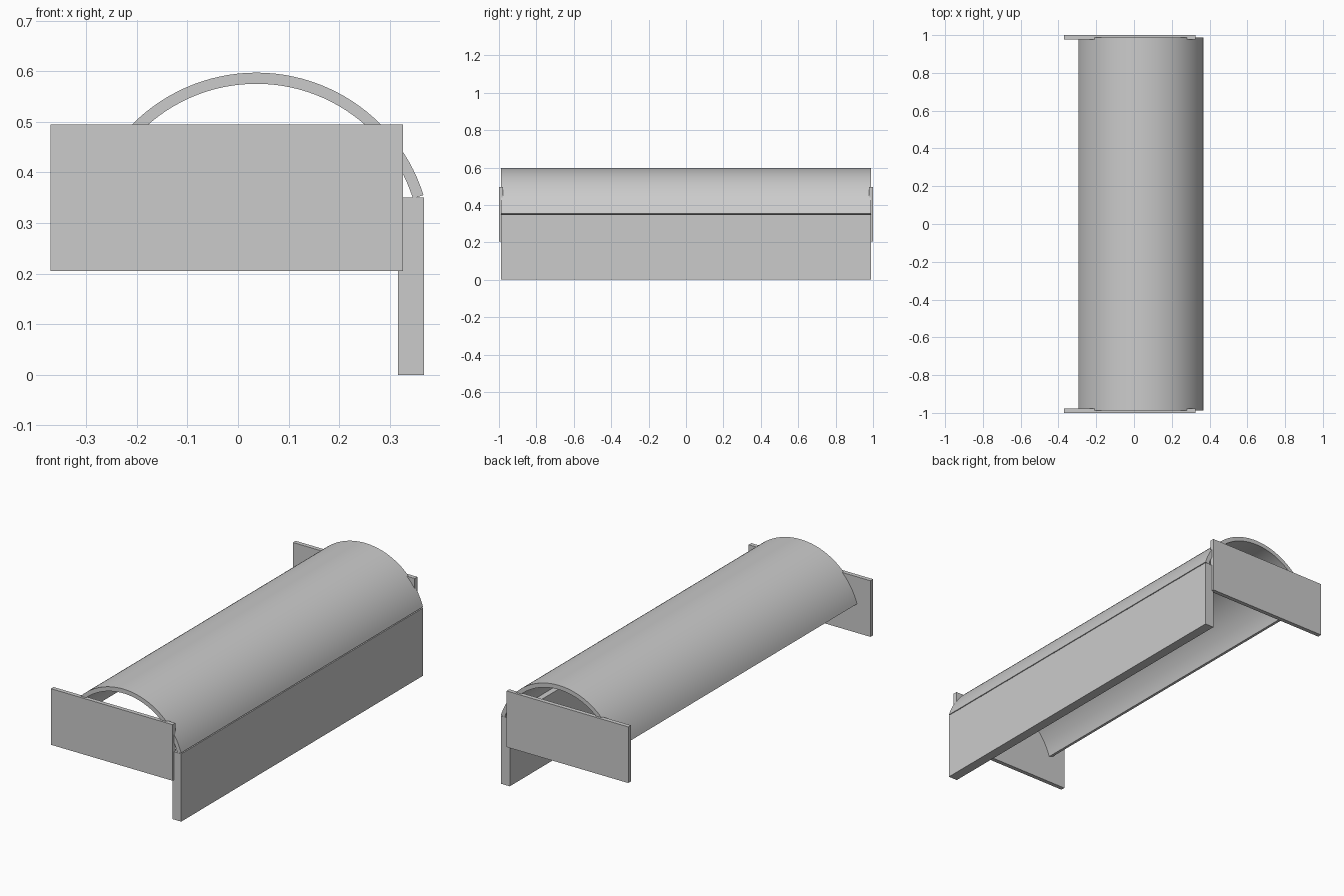
import bpy, bmesh
from math import cos, sin, radians

cube = bpy.data.objects.get("Cube")
if cube:
    bpy.data.objects.remove(cube, do_unlink=True)

grey = bpy.data.materials.new("plain grey")
grey.use_nodes = True
GREY = (0.6, 0.6, 0.6, 1)
grey.diffuse_color = GREY
grey.node_tree.nodes["Principled BSDF"].inputs["Base Color"].default_value = GREY


def extrude_profile(name, points, y0, y1):
    """Extrude a closed (x, z) profile from y0 to y1."""
    bm = bmesh.new()
    face = bm.faces.new([bm.verts.new((x, y0, z)) for x, z in points])
    out = bmesh.ops.extrude_face_region(bm, geom=[face])
    verts = [v for v in out["geom"] if isinstance(v, bmesh.types.BMVert)]
    bmesh.ops.translate(bm, verts=verts, vec=(0, y1 - y0, 0))
    bmesh.ops.recalc_face_normals(bm, faces=bm.faces)
    mesh = bpy.data.meshes.new(name)
    bm.to_mesh(mesh)
    bm.free()
    mesh.materials.append(grey)
    obj = bpy.data.objects.new(name, mesh)
    bpy.context.collection.objects.link(obj)
    return obj


def rectangle(x0, x1, z0, z1):
    return [(x0, z0), (x1, z0), (x1, z1), (x0, z1)]


HALF = 0.988        # half length of canopy and board
THICK = 0.022       # sheet thickness

# Curved canopy
CX, CZ, RADIUS, START, STEPS = 0.0365, 0.251, 0.346, 17.5, 48


def arc(radius):
    angles = [radians(START + (180 - 2 * START) * i / STEPS) for i in range(STEPS + 1)]
    return [(CX + radius * cos(a), CZ + radius * sin(a)) for a in angles]


canopy = extrude_profile("curved_canopy", arc(RADIUS) + arc(RADIUS - THICK)[::-1], -HALF, HALF)
bpy.ops.object.select_all(action="DESELECT")
canopy.select_set(True)
bpy.context.view_layer.objects.active = canopy
bpy.ops.object.shade_smooth_by_angle(angle=radians(30))

# Upright board under one edge of the canopy
extrude_profile("side_board", rectangle(0.316, 0.367, 0, 0.35), -HALF, HALF)

# Plates across both ends
for name, y0 in (("front_plate", -1), ("back_plate", 1 - THICK)):
    extrude_profile(name, rectangle(-0.37, 0.326, 0.205, 0.495), y0, y0 + THICK)
